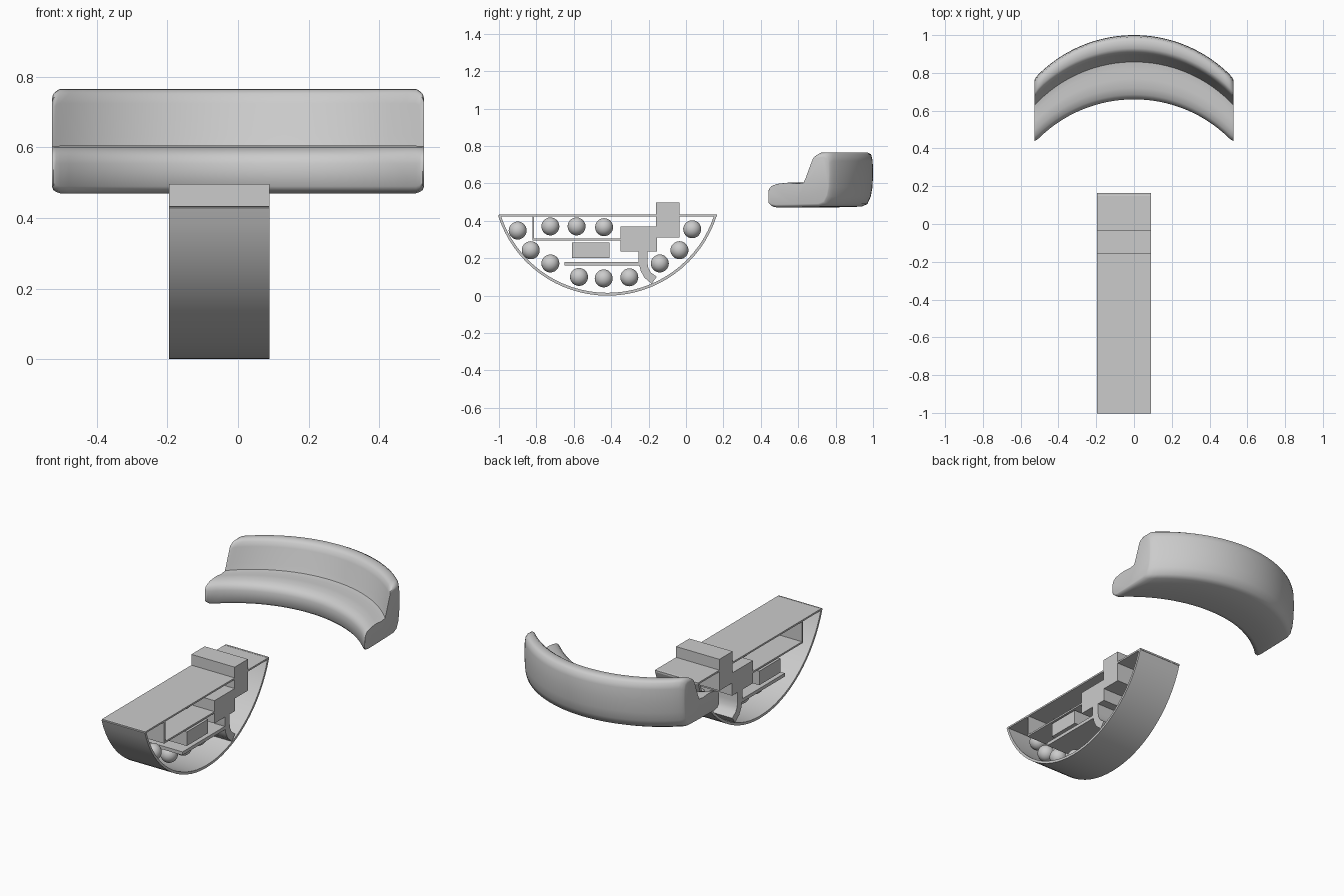
import bpy, bmesh, math

if "Cube" in bpy.data.objects:
    bpy.data.objects.remove(bpy.data.objects["Cube"])

X0, X1 = -0.195, 0.09          # width of the half-round counter
XM = (X0 + X1) / 2


def finish(name, bm, angle=40):
    bmesh.ops.recalc_face_normals(bm, faces=bm.faces)
    me = bpy.data.meshes.new(name)
    bm.to_mesh(me)
    bm.free()
    ob = bpy.data.objects.new(name, me)
    bpy.context.collection.objects.link(ob)
    bpy.ops.object.select_all(action='DESELECT')
    ob.select_set(True)
    bpy.context.view_layer.objects.active = ob
    bpy.ops.object.shade_smooth_by_angle(angle=math.radians(angle))
    return ob


def loft(name, rings, caps=True, angle=40):
    """Join equal-length closed rings of points into a solid."""
    bm = bmesh.new()
    vs = [[bm.verts.new(p) for p in r] for r in rings]
    n = len(vs[0])
    for a, b in zip(vs, vs[1:]):
        for i in range(n):
            j = (i + 1) % n
            bm.faces.new((a[i], a[j], b[j], b[i]))
    bm.faces.new(vs[0])
    bm.faces.new(vs[-1])
    return finish(name, bm, angle)


def prism(name, poly, x0=X0, x1=X1):
    """Extrude a y-z outline across x."""
    return loft(name, [[(x, y, z) for y, z in poly] for x in (x0, x1)])


def slab(name, y0, y1, z0, z1, x0=X0, x1=X1):
    return prism(name, [(y0, z0), (y1, z0), (y1, z1), (y0, z1)], x0, x1)


# curved sofa: one seat-and-back section swept along an arc, rounded ends
section = [(.66, .49), (.66, .555), (.668, .575), (.685, .59), (.72, .60), (.77, .605),
           (.82, .60), (.858, .605), (.87, .635), (.90, .725), (.91, .752), (.93, .765),
           (.97, .766), (.99, .755), (.998, .72), (1.0, .65), (.997, .58), (.988, .53),
           (.97, .49), (.94, .476), (.80, .472), (.70, .47), (.675, .475)]
cy, cz = .855, .59
stations = [(-.527, .86), (-.524, .92), (-.516, .965), (-.505, 1)]
stations += [(-.48 + .96 * i / 28, 1) for i in range(29)]
stations += [(-x, s) for x, s in reversed(stations[:4])]
R = 0.72
rings = []
for x, s in stations:
    dy = math.sqrt(R * R - x * x) - R
    rings.append([(x, cy + (y - cy) * (1 - (1 - s) * .4) + dy, cz + (z - cz) * s)
                  for y, z in section])
loft("curved_sofa", rings, angle=50)

# half-round counter shell
CY, CZ, RO, T = -0.42, 0.615, 0.613, 0.013
a = math.acos((CZ - 0.43) / RO)
steps = [-a + 2 * a * i / 32 for i in range(33)]
arc = lambda r: [(CY + r * math.sin(t), CZ - r * math.cos(t)) for t in steps]
prism("counter_shell", [(y, z - .002) for y, z in arc(RO)] + arc(RO - T)[::-1])

# counter top and inner shelves
slab("counter_top", -1.0, 0.165, .423, .433)
slab("shelf_end_panel", -.822, -.812, .295, .424)
slab("upper_shelf", -.822, -.34, .295, .305)
slab("lower_shelf", -.65, -.22, .16, .18)
slab("storage_box", -.61, -.41, .20, .283)

# stepped blocks and the curved duct beneath them
slab("lower_block", -.35, -.155, .235, .37)
slab("raised_block", -.16, -.035, .31, .497)
left, right = [], []
for y, z, nx, nz in [(-.23, .24, 1, 0), (-.23, .18, 1, 0), (-.222, .14, .9, .3),
                     (-.205, .11, .75, .6), (-.17, .082, .6, .8)]:
    left.append((y - .023 * nx, z - .023 * nz))
    right.append((y + .023 * nx, z + .023 * nz))
prism("curved_duct", left + right[::-1])

# round balls lined up inside the counter
for i, (y, z) in enumerate([(-.90, .348), (-.83, .243), (-.725, .172), (-.572, .10),
                            (-.44, .092), (-.303, .098), (-.14, .172), (-.035, .243),
                            (.033, .355), (-.725, .37), (-.585, .37), (-.438, .366)]):
    bm = bmesh.new()
    bmesh.ops.create_uvsphere(bm, u_segments=24, v_segments=14, radius=.048)
    bmesh.ops.translate(bm, verts=bm.verts, vec=(XM, y, z))
    finish(f"ball_{i + 1}", bm, 60)
